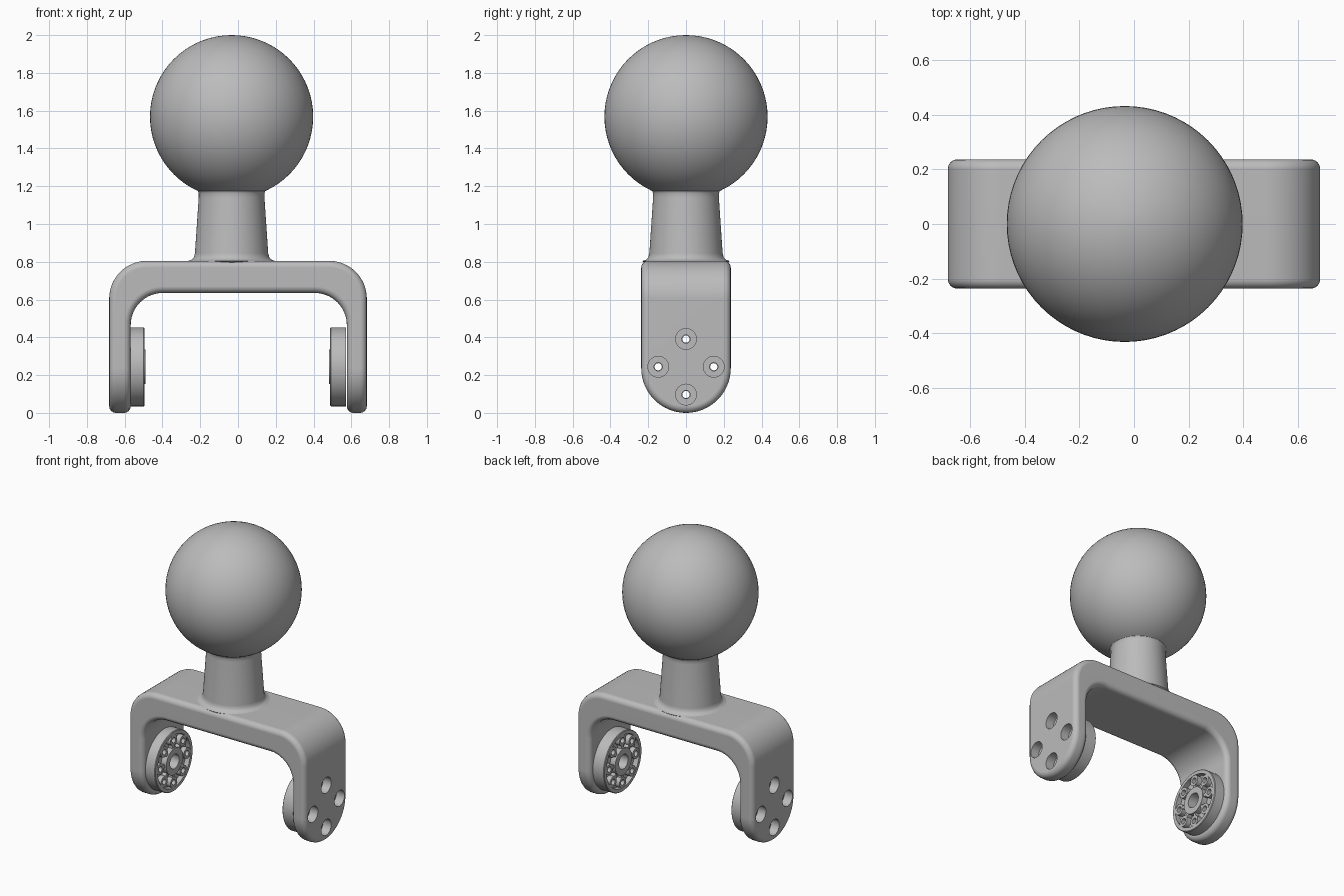
import bpy, bmesh
from math import sin, cos, pi, radians
from mathutils import Matrix, Vector

if "Cube" in bpy.data.objects:
    bpy.data.objects.remove(bpy.data.objects["Cube"])

grey = bpy.data.materials.new("mid_grey")
grey.use_nodes = True
grey.diffuse_color = (0.5, 0.5, 0.5, 1)
grey.node_tree.nodes["Principled BSDF"].inputs["Base Color"].default_value = (0.5, 0.5, 0.5, 1)


def finish(name, bm):
    """Turn a bmesh into a grey object."""
    bmesh.ops.recalc_face_normals(bm, faces=bm.faces)
    mesh = bpy.data.meshes.new(name)
    bm.to_mesh(mesh)
    bm.free()
    mesh.materials.append(grey)
    obj = bpy.data.objects.new(name, mesh)
    bpy.context.collection.objects.link(obj)
    return obj


def lathe(bm, profile, matrix=Matrix(), steps=64, closed=False):
    """Revolve (radius, height) points; closed makes a ring, otherwise ends are capped."""
    rings = [[bm.verts.new(matrix @ Vector((r * cos(2 * pi * i / steps), r * sin(2 * pi * i / steps), h)))
              for i in range(steps)] for r, h in profile]
    pairs = list(zip(rings, rings[1:]))
    if closed:
        pairs.append((rings[-1], rings[0]))
    else:
        bm.faces.new(rings[0])
        bm.faces.new(rings[-1])
    for a, b in pairs:
        for i in range(steps):
            j = (i + 1) % steps
            bm.faces.new((a[i], a[j], b[j], b[i]))


def prism(name, points, offset):
    """Extrude a flat outline along an offset vector."""
    bm = bmesh.new()
    face = bm.faces.new([bm.verts.new(p) for p in points])
    new = bmesh.ops.extrude_face_region(bm, geom=[face])["geom"]
    bmesh.ops.translate(bm, vec=offset, verts=[v for v in new if isinstance(v, bmesh.types.BMVert)])
    return finish(name, bm)


def arc(cx, cz, r, start, end, n=16):
    angles = [radians(start + (end - start) * i / n) for i in range(n + 1)]
    return [(cx + r * cos(a), cz + r * sin(a)) for a in angles]


def boolean(obj, tool, operation):
    mod = obj.modifiers.new("cut", "BOOLEAN")
    mod.object, mod.operation, mod.solver = tool, operation, "EXACT"


def bake(obj, *tools):
    """Apply all modifiers and drop the cutters."""
    deps = bpy.context.evaluated_depsgraph_get()
    mesh = bpy.data.meshes.new_from_object(obj.evaluated_get(deps))
    obj.modifiers.clear()
    obj.data = mesh
    for tool in tools:
        bpy.data.objects.remove(tool)


def smooth(obj):
    bpy.ops.object.select_all(action="DESELECT")
    obj.select_set(True)
    bpy.context.view_layer.objects.active = obj
    bpy.ops.object.shade_smooth_by_angle(angle=radians(32))
    obj.modifiers.new("flat_normals", "WEIGHTED_NORMAL").keep_sharp = True


HUB_Z = 0.244
BOLT = 0.147

# Bracket: U outline cut to a rounded-end side outline
outer = [(0.682, -0.1)] + arc(0.482, 0.605, 0.2, 0, 90) + arc(-0.482, 0.605, 0.2, 90, 180) + [(-0.682, -0.1)]
inner = [(-0.568, -0.1)] + arc(-0.398, 0.465, 0.17, 180, 90) + arc(0.406, 0.465, 0.17, 90, 0) + [(0.576, -0.1)]
bracket = prism("bracket", [(x, -0.4, z) for x, z in outer + inner], (0, 0.8, 0))
side = [(0.237, 1)] + arc(0, 0.237, 0.237, 0, -180, 32) + [(-0.237, 1)]
side_cutter = prism("side_cutter", [(-1, y, z) for y, z in side], (2, 0, 0))
boolean(bracket, side_cutter, "INTERSECT")
bevel = bracket.modifiers.new("rounded_edges", "BEVEL")
bevel.width, bevel.segments, bevel.angle_limit = 0.035, 4, radians(40)
bake(bracket, side_cutter)

# Counterbored bolt holes through both arms
bm = bmesh.new()
for s in (-1, 1):
    for k in range(4):
        a = k * pi / 2
        m = Matrix.Translation((s * 0.72, BOLT * cos(a), HUB_Z + BOLT * sin(a))) @ Matrix.Rotation(-s * pi / 2, 4, "Y")
        lathe(bm, [(0.055, 0), (0.055, 0.1), (0.022, 0.1), (0.022, 0.2)], m, 32)
hole_cutter = finish("hole_cutter", bm)
boolean(bracket, hole_cutter, "DIFFERENCE")
bake(bracket, hole_cutter)
smooth(bracket)

# Round mounting discs on the inside of the arms
for label, s, face in (("right", -1, 0.495), ("left", 1, 0.488)):
    place = Matrix.Translation((s * (face + 0.085), 0, HUB_Z)) @ Matrix.Rotation(-s * pi / 2, 4, "Y")
    bm = bmesh.new()
    lathe(bm, [(0.05, 0), (0.209, 0), (0.209, 0.081), (0.205, 0.085), (0.182, 0.085), (0.182, 0.05),
               (0.092, 0.05), (0.092, 0.09), (0.05, 0.09)], place, closed=True)
    disc = finish(label + "_disc", bm)

    bolts, bosses = bmesh.new(), bmesh.new()
    for k in range(8):
        turn = place @ Matrix.Rotation(k * pi / 4, 4, "Z")
        spot = turn @ Matrix.Translation((BOLT, 0, 0))
        lathe(bolts, [(0.019, -0.05), (0.019, 0.2)], spot, 24)
        lathe(bosses, [(0.019, 0.045), (0.037, 0.045), (0.037, 0.084), (0.019, 0.084)], spot, 24, True)
        # web between the hub and each boss
        bmesh.ops.create_cube(bosses, size=1, matrix=turn @ Matrix.Translation((0.1, 0, 0.063))
                              @ Matrix.Diagonal((0.03, 0.022, 0.036, 1)))
    bolt_cutter = finish("bolt_cutter", bolts)
    boolean(disc, bolt_cutter, "DIFFERENCE")
    bake(disc, bolt_cutter)
    smooth(disc)
    smooth(finish(label + "_disc_bosses", bosses))

# Tapered neck with fillets at both ends
AXIS_X = -0.034
bm = bmesh.new()
lathe(bm, [(0.2, 0.78), (0.232, 0.804), (0.212, 0.811), (0.2, 0.823), (0.194, 0.845), (0.174, 1.14),
           (0.174, 1.16), (0.178, 1.174), (0.19, 1.188), (0.17, 1.22)], Matrix.Translation((AXIS_X, 0, 0)))
smooth(finish("neck", bm))

# Ball
bm = bmesh.new()
bmesh.ops.create_uvsphere(bm, u_segments=72, v_segments=36, radius=0.432,
                          matrix=Matrix.Translation((AXIS_X, 0, 1.568)))
smooth(finish("ball", bm))
